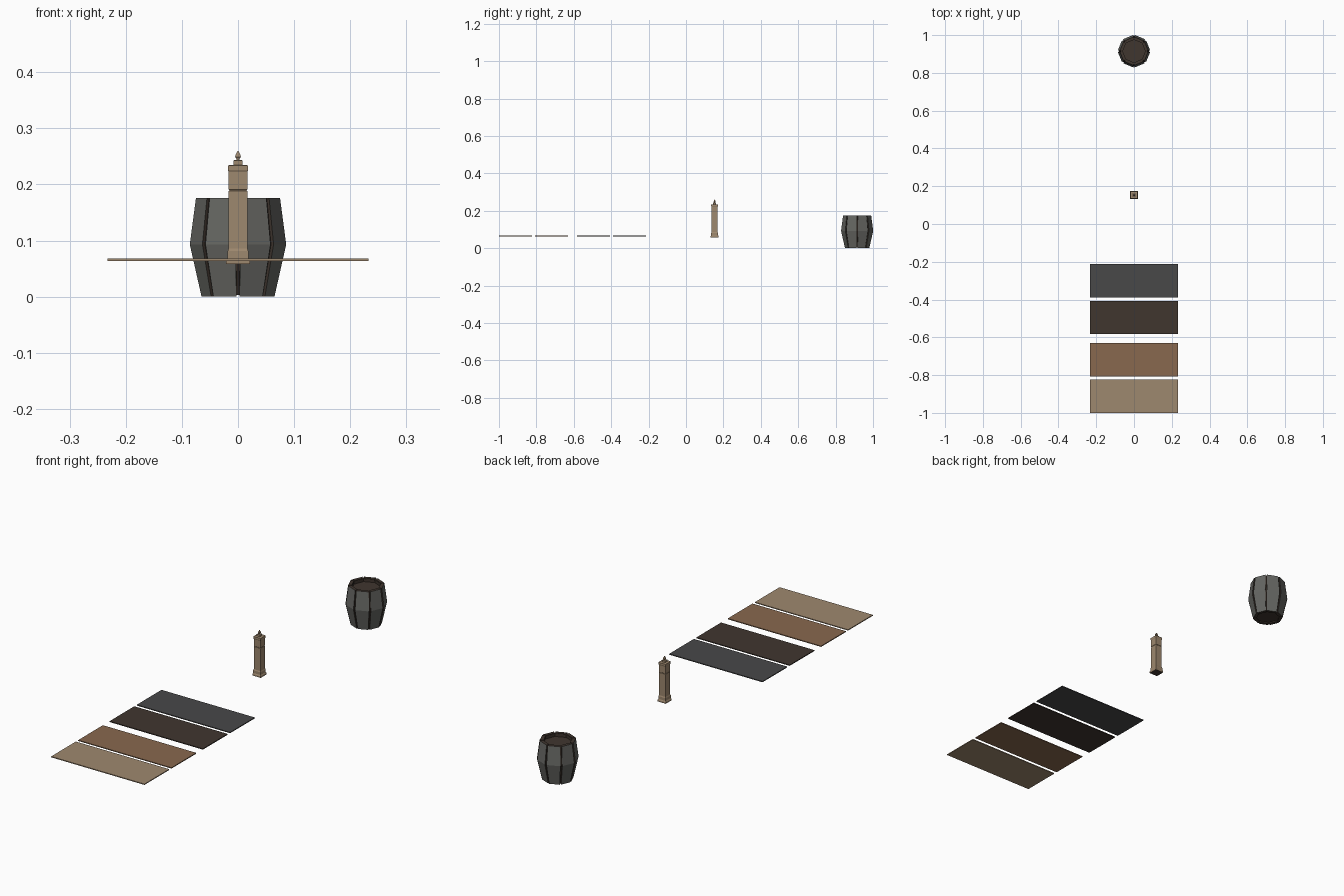
import bpy, bmesh, math

if "Cube" in bpy.data.objects:
    bpy.data.objects.remove(bpy.data.objects["Cube"])


def material(name, rgb):
    lin = [(c / 255 / 12.92 if c < 11 else ((c / 255 + 0.055) / 1.055) ** 2.4) for c in rgb]
    m = bpy.data.materials.new(name)
    m.diffuse_color = (*lin, 1)
    m.use_nodes = True
    m.node_tree.nodes["Principled BSDF"].inputs["Base Color"].default_value = m.diffuse_color
    return m


TAN = material("tan wood", (158, 136, 110))
BROWN = material("brown wood", (136, 104, 78))
DARK = material("dark brown wood", (64, 54, 47))
GREY = material("charcoal grey", (72, 72, 73))
STAVE = material("weathered grey", (101, 102, 98))


def finish(name, bm, mats, loc=(0, 0, 0)):
    bmesh.ops.recalc_face_normals(bm, faces=bm.faces)
    me = bpy.data.meshes.new(name)
    bm.to_mesh(me)
    bm.free()
    for m in mats:
        me.materials.append(m)
    ob = bpy.data.objects.new(name, me)
    ob.location = loc
    bpy.context.collection.objects.link(ob)
    return ob


def lathe(name, profile, sides, turn, mats, loc, dark_ends=False):
    """Stack of polygon rings from (radius, z), capped at both ends."""
    bm = bmesh.new()
    rings = []
    for r, z in profile:
        rings.append([bm.verts.new((r * math.cos(turn + i * math.tau / sides),
                                    r * math.sin(turn + i * math.tau / sides), z))
                      for i in range(sides)])
    for a, b in zip(rings, rings[1:]):
        for i in range(sides):
            j = (i + 1) % sides
            bm.faces.new((a[i], a[j], b[j], b[i]))
    bottom = bm.faces.new(rings[0][::-1])
    bm.faces.new(rings[-1])
    if dark_ends:
        bottom.material_index = 1
    return finish(name, bm, mats, loc)


# Four flat planks
for name, y0, mat in (("tan_plank", -1.0, TAN), ("brown_plank", -0.807, BROWN),
                      ("dark_plank", -0.583, DARK), ("grey_plank", -0.389, GREY)):
    bm = bmesh.new()
    bmesh.ops.create_cube(bm, size=1)
    bmesh.ops.scale(bm, vec=(0.466, 0.176, 0.004), verts=bm.verts)
    finish(name, bm, [mat], (0, y0 + 0.088, 0.066))

# Square post: half widths and heights, with plinth, groove, cap and finial
half = [(0.021, 0.058), (0.021, 0.065), (0.0185, 0.069), (0.0185, 0.081), (0.0165, 0.086),
        (0.0165, 0.188), (0.0155, 0.189), (0.0155, 0.190), (0.0165, 0.191), (0.0165, 0.222),
        (0.0182, 0.226), (0.0182, 0.234), (0.008, 0.235), (0.008, 0.243),
        (0.003, 0.244), (0.003, 0.246), (0.005, 0.249), (0.004, 0.253), (0.0008, 0.260)]
lathe("post", [(h * math.sqrt(2), z) for h, z in half], 4, math.pi / 4,
      [TAN, DARK], (0, 0.153, 0), dark_ends=True)

# Barrel: eight bulging staves with narrow gaps between them
CENTRE = (0, 0.915, 0)
OUTER = [(0.065, 0.0), (0.086, 0.093), (0.075, 0.176)]
INNER = [(r - 0.015, z) for r, z in OUTER]
bm = bmesh.new()
for k in range(8):
    sides = []
    for gap, edge in ((0.045, 0), (-0.045, 1)):
        a = (k + edge) * math.tau / 8 + gap
        sides.append([bm.verts.new((r * math.cos(a), r * math.sin(a), z))
                      for r, z in OUTER + INNER[::-1]])
    a, b = sides
    for i in range(6):
        j = (i + 1) % 6
        f = bm.faces.new((a[i], b[i], b[j], a[j]))
        f.material_index = 0 if i < 2 else 1      # outside grey, rims and inside dark
    for s in sides:
        for q in ((0, 1, 4, 5), (1, 2, 3, 4)):
            bm.faces.new([s[i] for i in q]).material_index = 1
finish("barrel_staves", bm, [STAVE, DARK], CENTRE)

# Dark liner showing in the gaps, with recessed lid and bottom
lathe("barrel_liner", [(0.053, 0.006), (0.056, 0.003), (0.061, 0.003), (0.081, 0.093),
                       (0.071, 0.174), (0.060, 0.174), (0.061, 0.160)],
      8, 0, [DARK], CENTRE)
